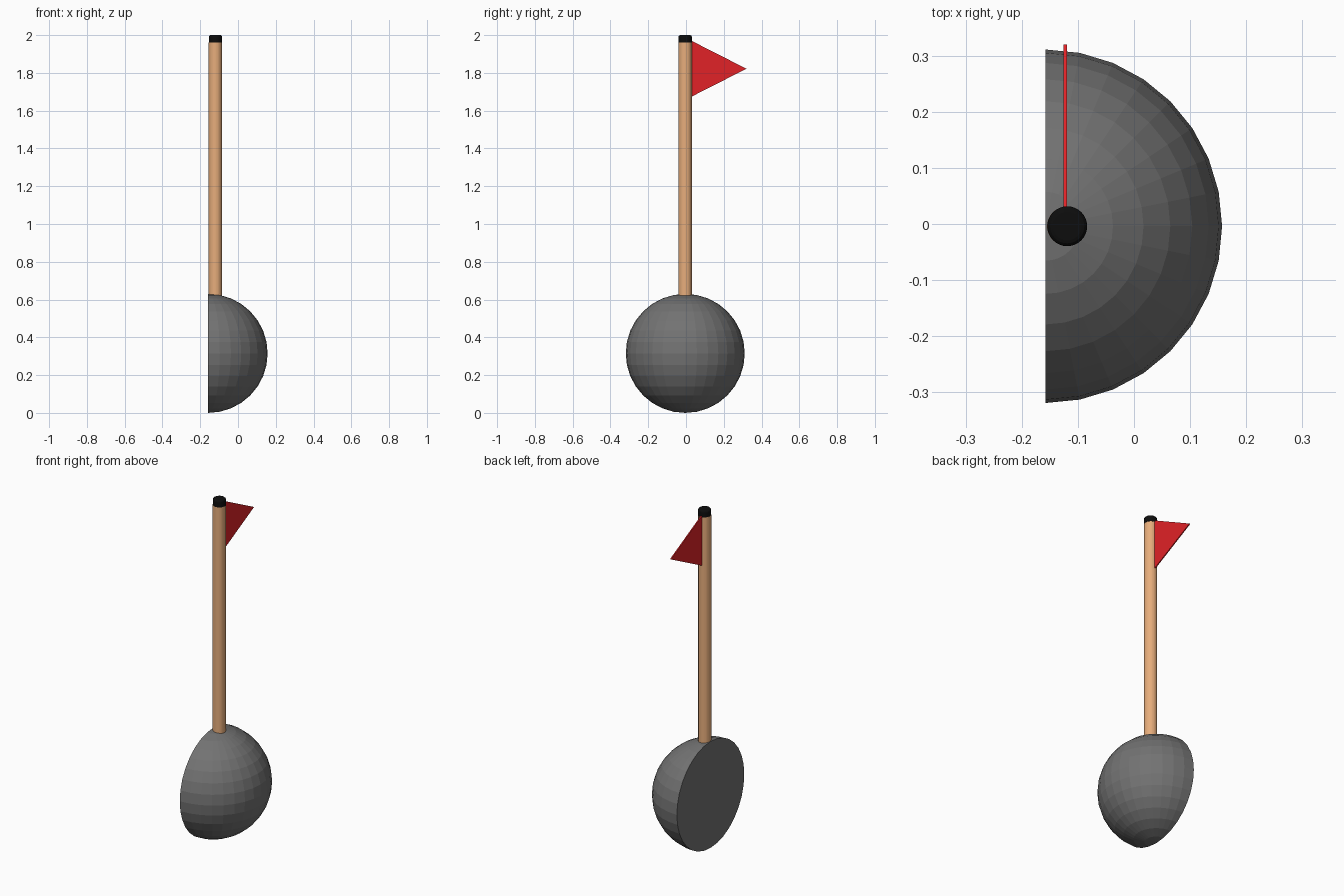
import bpy, bmesh, math
from mathutils import Vector

if "Cube" in bpy.data.objects:
    bpy.data.objects.remove(bpy.data.objects["Cube"])

CY = -0.004      # shared centre line in y
POLE_X = -0.12


def material(name, rgb):
    m = bpy.data.materials.new(name)
    m.diffuse_color = (*rgb, 1)
    m.use_nodes = True
    m.node_tree.nodes["Principled BSDF"].inputs["Base Color"].default_value = m.diffuse_color
    return m


def finish(name, bm, mat):
    bmesh.ops.recalc_face_normals(bm, faces=bm.faces[:])
    mesh = bpy.data.meshes.new(name)
    bm.to_mesh(mesh)
    bm.free()
    mesh.materials.append(mat)
    obj = bpy.data.objects.new(name, mesh)
    bpy.context.collection.objects.link(obj)
    return obj


def cylinder(bm, x, y, z0, z1, r, sides=32):
    geo = bmesh.ops.create_cone(bm, cap_ends=True, segments=sides,
                                radius1=r, radius2=r, depth=z1 - z0)
    bmesh.ops.translate(bm, verts=geo["verts"], vec=(x, y, (z0 + z1) / 2))


grey = material("dark_grey", (0.17, 0.17, 0.17))
wood = material("wood", (0.8, 0.42, 0.2))
red = material("red", (0.75, 0.016, 0.02))
black = material("black", (0.004, 0.004, 0.004))

# Half-ball base, cut flat on its -x side
bm = bmesh.new()
bmesh.ops.create_uvsphere(bm, u_segments=32, v_segments=16, radius=0.315)
cut = bmesh.ops.bisect_plane(bm, geom=bm.verts[:] + bm.edges[:] + bm.faces[:],
                             dist=1e-5, plane_co=(0, 0, 0),
                             plane_no=(-1, 0, 0), clear_outer=True)
rim = [e for e in bm.edges if all(abs(v.co.x) < 1e-4 for v in e.verts)]
bmesh.ops.contextual_create(bm, geom=rim)
bmesh.ops.translate(bm, verts=bm.verts[:], vec=(-0.158, CY, 0.315))
finish("half_ball_base", bm, grey)

# Pole
bm = bmesh.new()
cylinder(bm, POLE_X, CY, 0.60, 1.962, 0.035)
finish("pole", bm, wood)

# Rounded cap on the pole
bm = bmesh.new()
cylinder(bm, POLE_X + 0.001, CY, 1.96, 2.0, 0.0355)
top = [e for e in bm.edges if all(v.co.z > 1.99 for v in e.verts)]
bmesh.ops.bevel(bm, geom=top, offset=0.01, segments=3, profile=0.5, affect='EDGES')
finish("pole_cap", bm, black)

# Thin triangular pennant
bm = bmesh.new()
face = bm.faces.new([bm.verts.new((-0.1257, y, z))
                     for y, z in ((0.025, 1.972), (0.025, 1.672), (0.32, 1.822))])
ext = bmesh.ops.extrude_face_region(bm, geom=[face], use_keep_orig=True)
bmesh.ops.translate(bm, vec=Vector((0.0065, 0, 0)),
                    verts=[g for g in ext["geom"] if isinstance(g, bmesh.types.BMVert)])
finish("pennant", bm, red)
